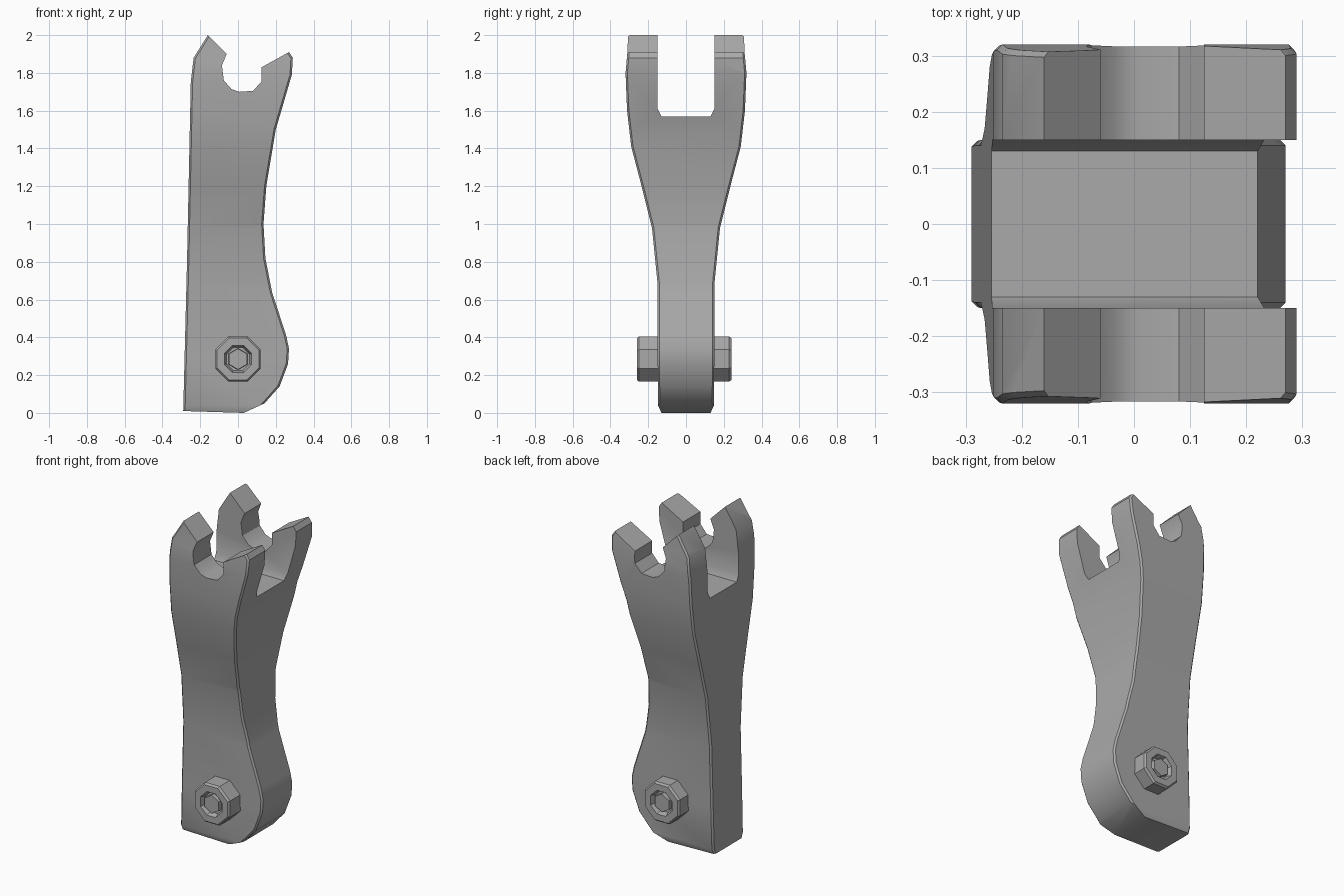
import bpy, bmesh, math
from mathutils import Matrix, Vector

if "Cube" in bpy.data.objects:
    bpy.data.objects.remove(bpy.data.objects["Cube"], do_unlink=True)

metal = bpy.data.materials.new("grey metal")
metal.use_nodes = True
GREY = (0.4, 0.4, 0.4, 1)
metal.diffuse_color = GREY
metal.node_tree.nodes["Principled BSDF"].inputs["Base Color"].default_value = GREY


def new_object(name, bm):
    bmesh.ops.recalc_face_normals(bm, faces=bm.faces)
    mesh = bpy.data.meshes.new(name)
    bm.to_mesh(mesh)
    bm.free()
    obj = bpy.data.objects.new(name, mesh)
    mesh.materials.append(metal)
    bpy.context.collection.objects.link(obj)
    return obj


def smooth(obj, angle):
    bpy.ops.object.select_all(action='DESELECT')
    obj.select_set(True)
    bpy.context.view_layer.objects.active = obj
    bpy.ops.object.shade_smooth_by_angle(angle=math.radians(angle))


def prism(name, points, axis):
    """Extrude a closed profile of (across, z) points along x or y."""
    bm = bmesh.new()
    place = (lambda a, z: (a, -1, z)) if axis == 'y' else (lambda a, z: (-1, a, z))
    face = bm.faces.new([bm.verts.new(place(a, z)) for a, z in points])
    side = bmesh.ops.extrude_face_region(bm, geom=[face])
    shift = Vector((0, 2, 0)) if axis == 'y' else Vector((2, 0, 0))
    bmesh.ops.translate(bm, vec=shift,
                        verts=[v for v in side["geom"] if isinstance(v, bmesh.types.BMVert)])
    return new_object(name, bm)


# Front outline: straight back edge, notched jaw, narrow waist, round foot
front = [(-.29, .01), (-.27, .8), (-.25, 1.75), (-.235, 1.88), (-.16, 2), (-.06, 1.9),
         (-.085, 1.84), (-.075, 1.76), (-.035, 1.715), (.005, 1.7), (.08, 1.705),
         (.125, 1.755), (.125, 1.83), (.27, 1.91), (.29, 1.88), (.285, 1.79), (.2, 1.5),
         (.15, 1.2), (.135, 1), (.145, .82), (.18, .64), (.255, .41), (.27, .34),
         (.265, .26), (.22, .14), (.14, .05), (.03, 0)]

# Side outline: slim foot flaring into a two-pronged fork
outer = [(.13, 0), (.148, .04), (.15, .3), (.15, .68), (.18, .98), (.235, 1.2),
         (.29, 1.41), (.312, 1.6), (.32, 1.8), (.31, 1.91), (.305, 2.05)]
gap = [(.15, 2.05), (.15, 1.61), (.13, 1.57)]
half = outer + gap
side = half + [(-y, z) for y, z in reversed(half)]

body = prism("bracket_arm", front, 'y')
cutter = prism("fork_profile", side, 'x')
cutter.hide_render = True
cut = body.modifiers.new("fork", 'BOOLEAN')
cut.operation = 'INTERSECT'
cut.solver = 'EXACT'
cut.object = cutter
bpy.context.view_layer.objects.active = body
bpy.ops.object.modifier_apply(modifier="fork")
bpy.data.objects.remove(cutter, do_unlink=True)

# Chamfer the outer long edges of the arm, leaving the jaw and gap crisp
bm = bmesh.new()
bm.from_mesh(body.data)
edges = []
for e in bm.edges:
    if len(e.link_faces) != 2:
        continue
    a, b = sorted(e.link_faces, key=lambda f: abs(f.normal.y))
    mid = (e.verts[0].co + e.verts[1].co) / 2
    outside = b.normal.y * mid.y > 0 and abs(b.normal.y) > .8 and abs(a.normal.y) < .3
    if outside and a.normal.x * mid.x > .04 and abs(a.normal.x) > .6:
        edges.append(e)
bmesh.ops.bevel(bm, geom=edges, offset=.025, segments=1, affect='EDGES', clamp_overlap=True)
bm.to_mesh(body.data)
bm.free()
smooth(body, 32)


# Bolt head and nut: faceted collars with a hexagonal socket
def fastener(name, sign, reach):
    bm = bmesh.new()
    rings = [(.13, 8, .12), (.13, 8, reach - .012), (.12, 8, reach),
             (.078, 8, reach), (.066, 8, reach - .03)]
    loops = []
    for r, n, y in rings:
        turn = math.pi / n
        loops.append([bm.verts.new((r * math.cos(turn + i * math.tau / n), sign * y,
                                    .285 + r * math.sin(turn + i * math.tau / n)))
                      for i in range(n)])
    for lo, hi in zip(loops, loops[1:]):
        for i in range(len(lo)):
            j = (i + 1) % len(lo)
            bm.faces.new((lo[i], lo[j], hi[j], hi[i]))
    bm.faces.new(loops[0])
    bm.faces.new(loops[-1])
    obj = new_object(name, bm)
    # Hexagonal pin sitting inside the socket
    pin = bmesh.new()
    bmesh.ops.create_cone(pin, cap_ends=True, segments=6, radius1=.06, radius2=.055, depth=.06,
                          matrix=Matrix.Translation((0, sign * (reach - .035), .285))
                          @ Matrix.Rotation(sign * -math.pi / 2, 4, 'X'))
    new_object(name + "_pin", pin)
    return obj


fastener("bolt_head", -1, .26)
fastener("nut", 1, .24)
